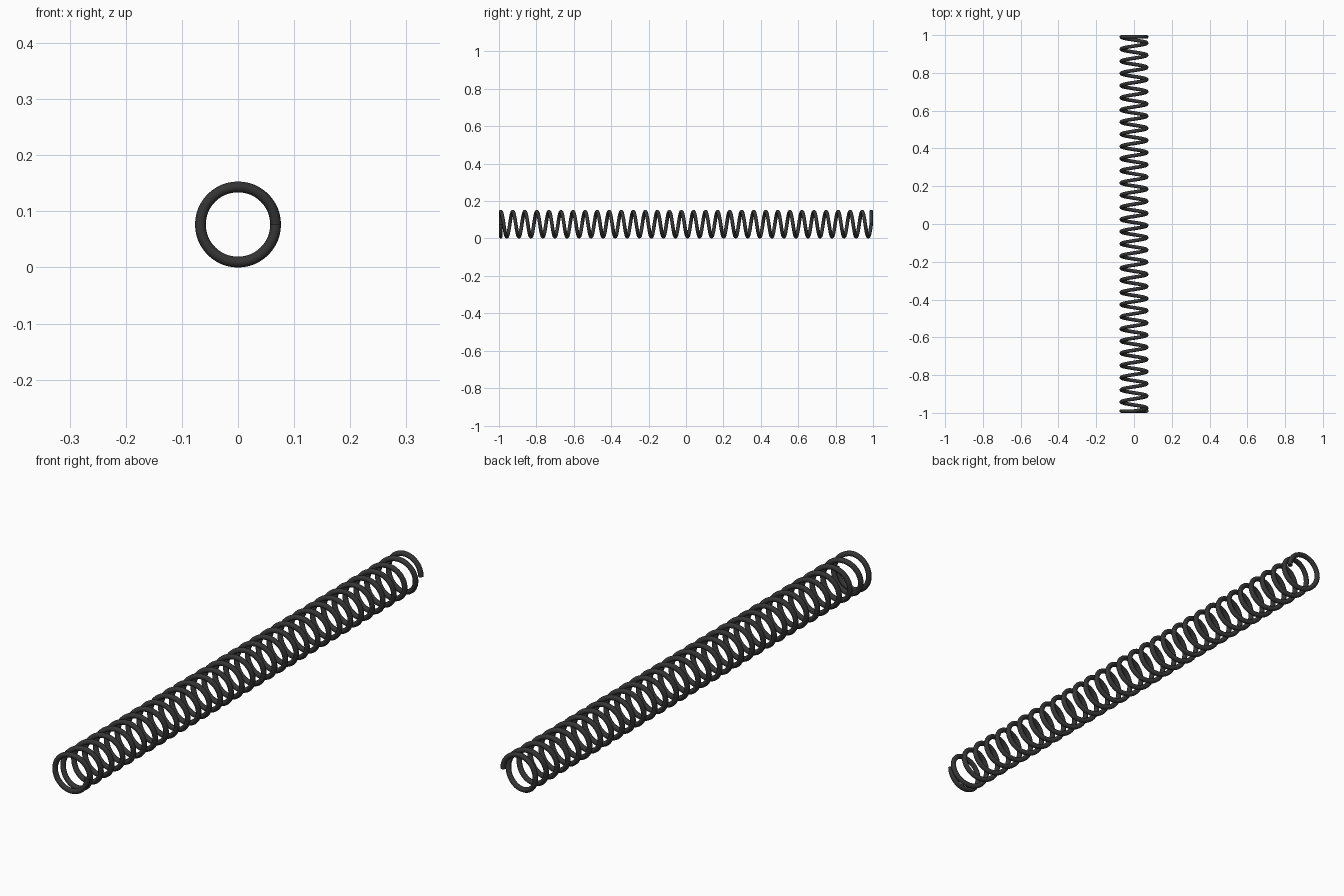
import bpy
import math

if "Cube" in bpy.data.objects:
    bpy.data.objects.remove(bpy.data.objects["Cube"])

WIRE = 0.0096          # wire radius
COIL = 0.067           # coil centreline radius
END = 1.0 - WIRE       # centreline y of the flat end coils
FLAT_BACK, COILS, FLAT_FRONT = 0.5, 30.75, 0.75   # turns in each stretch
STEPS = 48             # points per turn

# Helix path: flat half turn, even coils, flat three-quarter turn
count = round((FLAT_BACK + COILS + FLAT_FRONT) * STEPS)
curve = bpy.data.curves.new("coil_spring", "CURVE")
curve.dimensions = "3D"
curve.bevel_depth = WIRE
curve.bevel_resolution = 4
curve.use_fill_caps = True
spline = curve.splines.new("POLY")
spline.points.add(count)
for i, p in enumerate(spline.points):
    turn = i / STEPS
    a = turn * math.tau
    t = min(max((turn - FLAT_BACK) / COILS, 0.0), 1.0)
    p.co = (COIL * math.cos(a), END - 2 * END * t,
            COIL + WIRE + COIL * math.sin(a), 1.0)

spring = bpy.data.objects.new("coil_spring", curve)
bpy.context.collection.objects.link(spring)

# Dark wire
mat = bpy.data.materials.new("dark_wire")
mat.diffuse_color = (0.035, 0.035, 0.035, 1.0)
mat.use_nodes = True
mat.node_tree.nodes["Principled BSDF"].inputs["Base Color"].default_value = mat.diffuse_color
curve.materials.append(mat)

# Solid mesh with smooth wire and crisp cut ends
bpy.context.view_layer.objects.active = spring
spring.select_set(True)
bpy.ops.object.convert(target="MESH")
bpy.ops.object.shade_smooth_by_angle(angle=math.radians(40))
